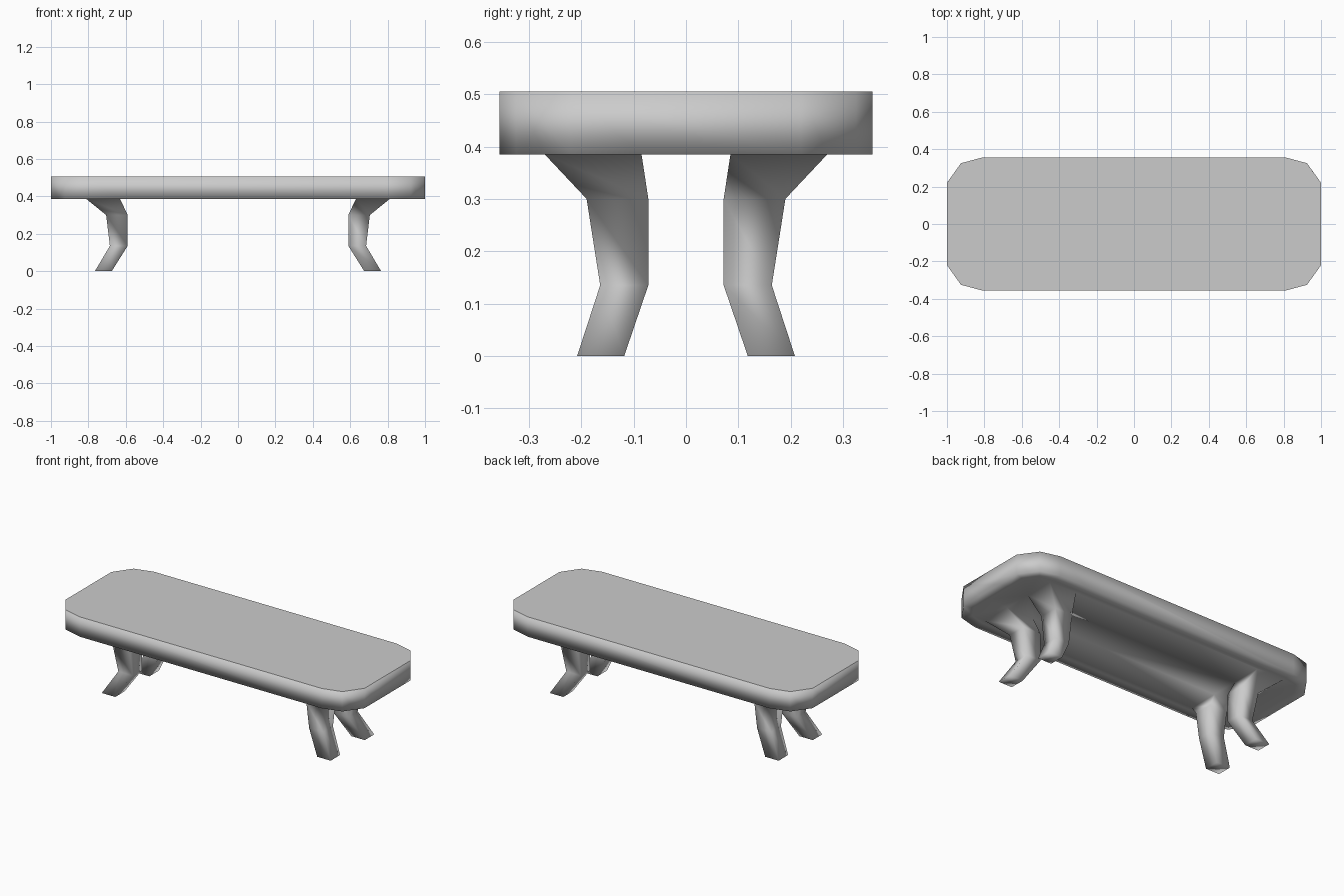
import bpy, bmesh
from mathutils import Vector

if "Cube" in bpy.data.objects:
    bpy.data.objects.remove(bpy.data.objects["Cube"])

Z0, Z1 = 0.385, 0.505
CORNER = [(1.0, 0.22), (0.925, 0.325), (0.81, 0.356)]
# Leg sections, top to foot: z, inner x, outer x, inner y, outer y
TOP = (0.63, 0.81, 0.085, 0.27)
RINGS = [(0.30, 0.59, 0.705, 0.072, 0.19),
         (0.135, 0.59, 0.685, 0.072, 0.164),
         (0.0, 0.675, 0.765, 0.118, 0.208)]

bm = bmesh.new()

# Seat slab with chamfered corners
outline = (CORNER + [(-x, y) for x, y in reversed(CORNER)]
           + [(-x, -y) for x, y in CORNER] + [(x, -y) for x, y in reversed(CORNER)])
top = bm.faces.new([bm.verts.new((x, y, Z1)) for x, y in outline])
bottom = bm.faces.new([bm.verts.new((x, y, Z0)) for x, y in reversed(outline)])
tv, bv = list(top.verts), list(reversed(bottom.verts))
for i in range(len(tv)):
    j = (i + 1) % len(tv)
    bm.faces.new((tv[j], tv[i], bv[i], bv[j]))

# Flat seat area inside a softly shaded rim
bmesh.ops.inset_region(bm, faces=[top], thickness=0.13)
bmesh.ops.inset_region(bm, faces=[bottom], thickness=0.06)


def underside():
    return [f for f in bm.faces if f.calc_center_median().z < Z0 + 0.001]


# Cut the underside along the leg footprints
for axis, values in ((Vector((1, 0, 0)), TOP[:2]), (Vector((0, 1, 0)), TOP[2:])):
    for s in (-1, 1):
        for d in values:
            faces = underside()
            geom = (faces + list({e for f in faces for e in f.edges})
                    + list({v for f in faces for v in f.verts}))
            bmesh.ops.bisect_plane(bm, geom=geom, plane_co=axis * s * d,
                                   plane_no=axis, dist=1e-5)

# Legs extruded down from the four footprints
feet = []
for f in underside():
    c = f.calc_center_median()
    if TOP[0] < abs(c.x) < TOP[1] and TOP[2] < abs(c.y) < TOP[3]:
        if max(abs(v.co.x) for v in f.verts) < TOP[1] + 0.001:
            feet.append(f)
for f in feet:
    c = f.calc_center_median()
    sx, sy = (1 if c.x > 0 else -1), (1 if c.y > 0 else -1)
    for z, xi, xo, yi, yo in RINGS:
        f = bmesh.ops.extrude_discrete_faces(bm, faces=[f])["faces"][0]
        c = f.calc_center_median()
        for v in f.verts:
            v.co = (sx * (xo if abs(v.co.x) > abs(c.x) else xi),
                    sy * (yo if abs(v.co.y) > abs(c.y) else yi), z)

bmesh.ops.recalc_face_normals(bm, faces=bm.faces)
for f in bm.faces:
    f.smooth = True
mesh = bpy.data.meshes.new("bench")
bm.to_mesh(mesh)
bm.free()
bpy.context.collection.objects.link(bpy.data.objects.new("bench", mesh))
